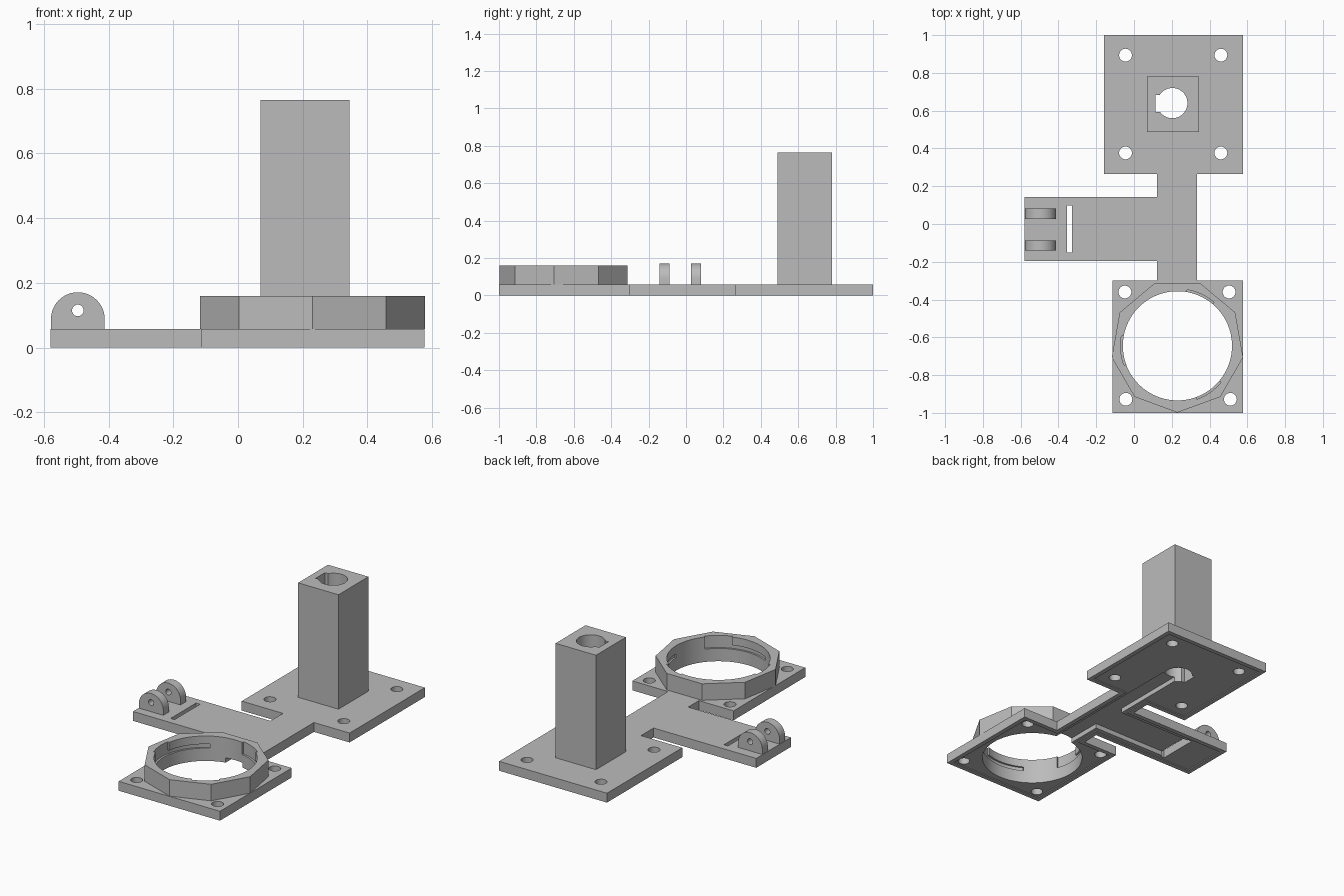
import bpy, bmesh
from math import sin, cos, pi, radians
from mathutils import Matrix

cube = bpy.data.objects.get("Cube")
if cube:
    bpy.data.objects.remove(cube, do_unlink=True)

grey = bpy.data.materials.new("plain grey")
grey.use_nodes = True
GREY = (0.5, 0.5, 0.5, 1)
grey.diffuse_color = GREY
grey.node_tree.nodes["Principled BSDF"].inputs["Base Color"].default_value = GREY


def prism(name, pts, z0, z1):
    """Extrude a flat outline from z0 to z1."""
    bm = bmesh.new()
    face = bm.faces.new([bm.verts.new((x, y, z0)) for x, y in pts])
    top = bmesh.ops.extrude_face_region(bm, geom=[face])["geom"]
    verts = [v for v in top if isinstance(v, bmesh.types.BMVert)]
    bmesh.ops.translate(bm, verts=verts, vec=(0, 0, z1 - z0))
    bmesh.ops.recalc_face_normals(bm, faces=bm.faces)
    mesh = bpy.data.meshes.new(name)
    bm.to_mesh(mesh)
    bm.free()
    mesh.materials.append(grey)
    ob = bpy.data.objects.new(name, mesh)
    bpy.context.collection.objects.link(ob)
    return ob


def rect(x0, x1, y0, y1):
    return [(x0, y0), (x1, y0), (x1, y1), (x0, y1)]


def arc(cx, cy, r, a0, a1, n):
    angles = [radians(a0 + (a1 - a0) * i / n) for i in range(n + 1)]
    return [(cx + r * cos(a), cy + r * sin(a)) for a in angles]


def circle(cx, cy, r, n=32, start=0):
    return arc(cx, cy, r, start, start + 360, n)[:-1]


def sector(cx, cy, r0, r1, a0, a1, n=16):
    return arc(cx, cy, r0, a0, a1, n) + arc(cx, cy, r1, a1, a0, n)


def cut(ob, pts, z0, z1):
    """Remove a prism from an object."""
    cutter = prism("cutter", pts, z0, z1)
    cutter.hide_render = True
    mod = ob.modifiers.new("cut", "BOOLEAN")
    mod.operation, mod.solver, mod.object = "DIFFERENCE", "EXACT", cutter
    select(ob)
    bpy.ops.object.modifier_apply(modifier=mod.name)
    bpy.data.objects.remove(cutter, do_unlink=True)


def select(ob):
    bpy.ops.object.select_all(action="DESELECT")
    ob.select_set(True)
    bpy.context.view_layer.objects.active = ob


T = 0.058                      # plate thickness
RING = (0.23, -0.645)          # ring centre
BORE = (0.203, 0.64)           # tower bore centre

# Base plate: back square, neck, side arm and front square in one outline
base = prism("base_plate", [
    (-0.115, -1), (0.577, -1), (0.577, -0.3), (0.333, -0.3),
    (0.333, 0.265), (0.577, 0.265), (0.577, 1), (-0.16, 1),
    (-0.16, 0.265), (0.122, 0.265), (0.122, 0.143), (-0.58, 0.143),
    (-0.58, -0.196), (0.122, -0.196), (0.122, -0.3), (-0.115, -0.3)], 0, T)

# Shallow underside recess that leaves a thin rim
e = 0.028
cut(base, [
    (-0.115 + e, -1 + e), (0.577 - e, -1 + e), (0.577 - e, -0.3 - e), (0.333 - e, -0.3 - e),
    (0.333 - e, 0.265 + e), (0.577 - e, 0.265 + e), (0.577 - e, 1 - e), (-0.16 + e, 1 - e),
    (-0.16 + e, 0.265 + e), (0.122 + e, 0.265 + e), (0.122 + e, 0.143 - e), (-0.58 + e, 0.143 - e),
    (-0.58 + e, -0.196 + e), (0.122 + e, -0.196 + e), (0.122 + e, -0.3 - e), (-0.115 + e, -0.3 - e)],
    -0.1, 0.006)

# Cable channel under the neck, with a branch along the arm to the slot
cut(base, [(0.17, -0.4), (0.285, -0.4), (0.285, 0.6), (0.17, 0.6), (0.17, 0.09),
           (-0.35, 0.09), (-0.35, -0.14), (0.17, -0.14)], -0.1, 0.035)
cut(base, rect(-0.355, -0.328, -0.15, 0.098), -0.1, 0.2)

# Screw holes
for x, y in [(-0.045, 0.894), (0.46, 0.894), (-0.045, 0.376), (0.46, 0.376),
             (-0.048, -0.36), (0.503, -0.36), (-0.043, -0.928), (0.51, -0.928)]:
    cut(base, circle(x, y, 0.034, 24), -0.1, 0.2)
cut(base, circle(*RING, 0.289, 96), -0.1, 0.2)

# Square tower with a keyed bore
tower = prism("tower", rect(0.069, 0.345, 0.488, 0.78), T, 0.765)
for part in (base, tower):
    cut(part, circle(*BORE, 0.08, 48), -0.1, 1)
    cut(part, rect(0.115, 0.2, 0.594, 0.684), -0.1, 1)

# Nine-sided bayonet ring
ring = prism("bayonet_ring", circle(*RING, 0.353, 9, -90), T, 0.16)
cut(ring, circle(*RING, 0.289, 96), 0, 0.3)
for a in (65, 185, 305):
    cut(ring, sector(*RING, 0.27, 0.301, a - 15, a + 15), 0.085, 0.3)
    cut(ring, sector(*RING, 0.27, 0.3, a - 65, a - 14), 0.085, 0.11)

# Two rounded hinge lugs, drawn flat and then stood up
for name, y in (("back_lug", 0.081), ("front_lug", -0.087)):
    lug = prism(name, [(-0.578, T), (-0.412, T)] + arc(-0.495, 0.088, 0.083, 0, 180, 24), 0, 0.054)
    cut(lug, circle(-0.495, 0.115, 0.018, 20), -0.1, 0.2)
    lug.data.transform(Matrix.Translation((0, y, 0)) @ Matrix.Rotation(pi / 2, 4, "X"))

for ob in list(bpy.context.collection.objects):
    if ob.type == "MESH":
        select(ob)
        bpy.ops.object.shade_smooth_by_angle(angle=radians(30))
